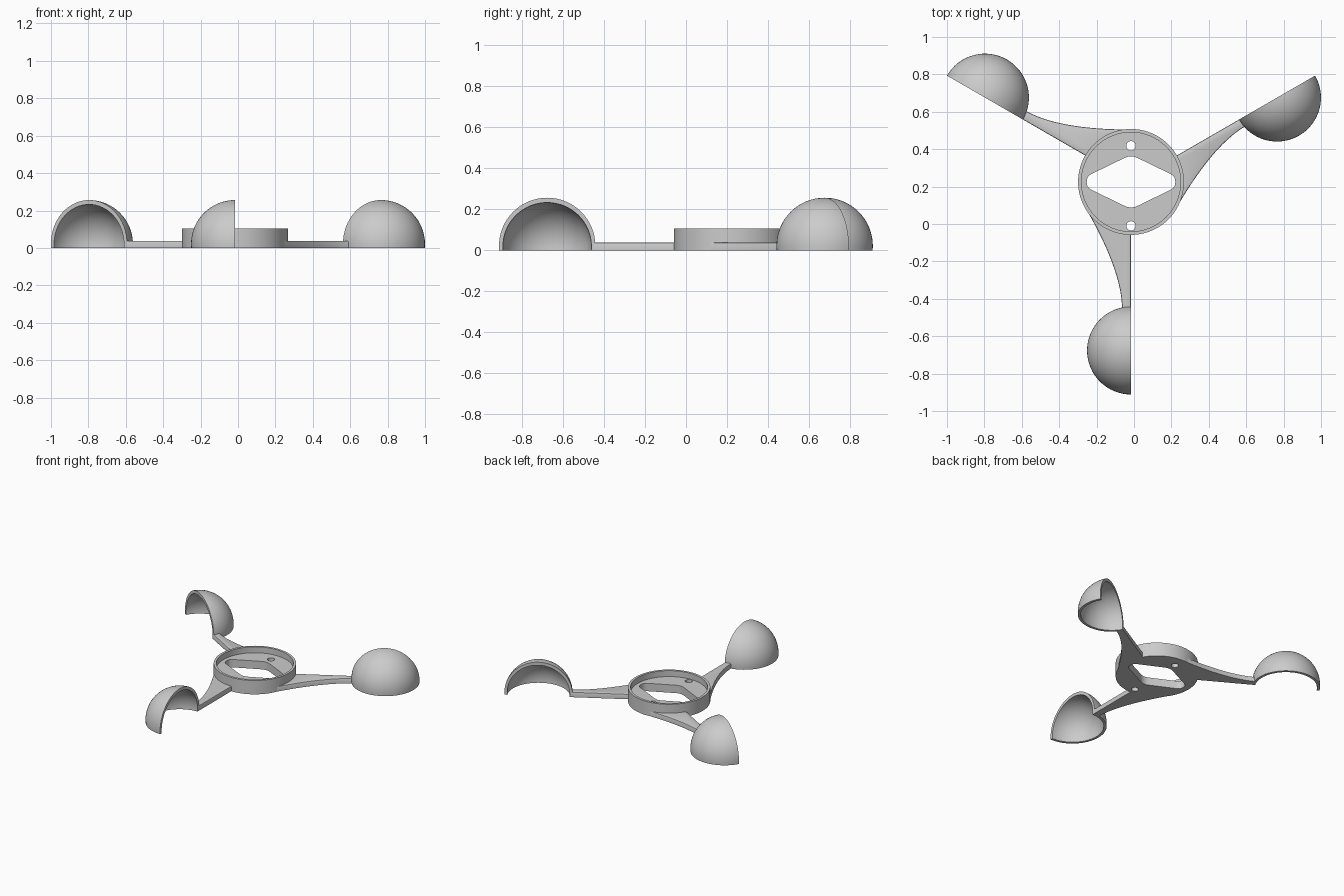
import bpy, bmesh
from math import sin, cos, pi, radians, atan2
from mathutils import Matrix, Vector

if "Cube" in bpy.data.objects:
    bpy.data.objects.remove(bpy.data.objects["Cube"])

HUB = Vector((-0.016, 0.225, 0))
HUB_R, RIM_R, HUB_H, FLOOR_H = 0.283, 0.265, 0.105, 0.06
CUP_DIST, CUP_R, CUP_H = 0.9015, 0.235, 0.256
ARM_H = 0.038

grey = bpy.data.materials.new("light_grey")
grey.use_nodes = True
grey.diffuse_color = (0.6, 0.6, 0.6, 1)
grey.node_tree.nodes["Principled BSDF"].inputs["Base Color"].default_value = (0.6, 0.6, 0.6, 1)


def finish(obj):
    obj.data.materials.clear()
    obj.data.materials.append(grey)
    bpy.ops.object.select_all(action='DESELECT')
    obj.select_set(True)
    bpy.context.view_layer.objects.active = obj
    bpy.ops.object.shade_smooth_by_angle(angle=radians(30))


def add_mesh(name, bm, matrix):
    bmesh.ops.recalc_face_normals(bm, faces=bm.faces)
    bm.transform(matrix)
    mesh = bpy.data.meshes.new(name)
    bm.to_mesh(mesh)
    bm.free()
    obj = bpy.data.objects.new(name, mesh)
    bpy.context.collection.objects.link(obj)
    finish(obj)


def circle(r, n, y=0):
    return [(r * cos(2 * pi * i / n), y + r * sin(2 * pi * i / n)) for i in range(n)]


def add_plate(name, outlines, height):
    """Flat plate: the first outline is the edge, the others are holes."""
    curve = bpy.data.curves.new(name, 'CURVE')
    curve.dimensions, curve.fill_mode = '2D', 'BOTH'
    curve.extrude = height / 2
    for points in outlines:
        spline = curve.splines.new('POLY')
        spline.points.add(len(points) - 1)
        for p, (x, y) in zip(spline.points, points):
            p.co = (x, y, 0, 1)
        spline.use_cyclic_u = True
    obj = bpy.data.objects.new(name, curve)
    bpy.context.collection.objects.link(obj)
    bpy.ops.object.select_all(action='DESELECT')
    obj.select_set(True)
    bpy.context.view_layer.objects.active = obj
    bpy.ops.object.convert(target='MESH')
    obj = bpy.context.view_layer.objects.active
    bm = bmesh.new()
    bm.from_mesh(obj.data)
    bmesh.ops.remove_doubles(bm, verts=bm.verts, dist=1e-5)
    bmesh.ops.recalc_face_normals(bm, faces=bm.faces)
    bm.transform(Matrix.Translation(HUB + Vector((0, 0, height / 2))))
    bm.to_mesh(obj.data)
    bm.free()
    finish(obj)


# Hub: rim and recessed floor with a rounded diamond opening and two screw holes
quarter = [(0.237, 0), (0.235, 0.017), (0.226, 0.033), (0.21, 0.043),
           (0.037, 0.127), (0.02, 0.134), (0, 0.137)]
half = quarter + [(-x, y) for x, y in quarter[-2::-1]]
opening = half + [(x, -y) for x, y in half[-2:0:-1]]
add_plate("hub_rim", [circle(HUB_R, 96), circle(RIM_R, 96)], HUB_H)
add_plate("hub_floor", [circle(RIM_R, 96), opening,
                        circle(0.025, 24, 0.193), circle(0.025, 24, -0.235)], FLOOR_H)


def add_arm(name, matrix):
    # Straight edge on x = 0, curved edge leaving the hub at a tangent
    a, b, c = Vector((-0.2425, -0.14)), Vector((-0.048, -0.477)), Vector((-0.048, -0.68))
    n = 20
    edge = [a * (1 - t) ** 2 + b * 2 * t * (1 - t) + c * t * t
            for t in (i / n for i in range(n + 1))]
    start = atan2(a.y, a.x)
    arc = [Vector((cos(t), sin(t))) * 0.268
           for t in (-pi / 2 + (start + pi / 2) * i / 12 for i in range(13))]
    outline = edge + [Vector((0, -0.676))] + arc
    bm = bmesh.new()
    face = bm.faces.new([bm.verts.new((p.x, p.y, 0)) for p in outline])
    top = bmesh.ops.extrude_face_region(bm, geom=[face], use_keep_orig=True)["geom"]
    verts = [v for v in top if isinstance(v, bmesh.types.BMVert)]
    bmesh.ops.translate(bm, verts=verts, vec=(0, 0, ARM_H))
    # Softened upper edges along both long sides
    long_edges = [e for e in bm.edges if all(v.co.z > 0.01 for v in e.verts)
                  and (all(abs(v.co.x) < 1e-4 for v in e.verts)
                       or all(v.co.xy.length > 0.275 and v.co.x < -0.01 for v in e.verts))]
    bmesh.ops.bevel(bm, geom=long_edges, offset=0.007, segments=2, profile=0.5,
                    affect='EDGES', clamp_overlap=False)
    add_mesh(name, bm, matrix)


def add_cup(name, matrix):
    # Half of a dome, doubled inwards to give the wall its thickness
    bm = bmesh.new()
    bmesh.ops.create_uvsphere(bm, u_segments=64, v_segments=32, radius=CUP_R)
    bmesh.ops.translate(bm, verts=bm.verts, vec=(0, 0, CUP_H - CUP_R))
    for normal in ((1, 0, 0), (0, 0, -1)):
        bmesh.ops.bisect_plane(bm, geom=bm.verts[:] + bm.edges[:] + bm.faces[:], dist=1e-5,
                               plane_co=(0, 0, 0), plane_no=normal, clear_outer=True)
    rim = [e for e in bm.edges if e.is_boundary]
    copy = bmesh.ops.duplicate(bm, geom=bm.verts[:] + bm.edges[:] + bm.faces[:])
    inner = copy["vert_map"]
    bmesh.ops.scale(bm, vec=(0.918, 0.918, 0.908),
                    verts=[v for v in copy["geom"] if isinstance(v, bmesh.types.BMVert)])
    for e in rim:
        v, w = e.verts
        bm.faces.new((v, w, inner[w], inner[v]))
    add_mesh(name, bm, matrix @ Matrix.Translation((0, -CUP_DIST, 0)))


# Three arms with cups, a third of a turn apart
for i, side in enumerate(("front", "left", "right")):
    turn = Matrix.Translation(HUB) @ Matrix.Rotation(2 * pi * i / 3, 4, 'Z')
    add_arm(side + "_arm", turn)
    add_cup(side + "_cup", turn)
